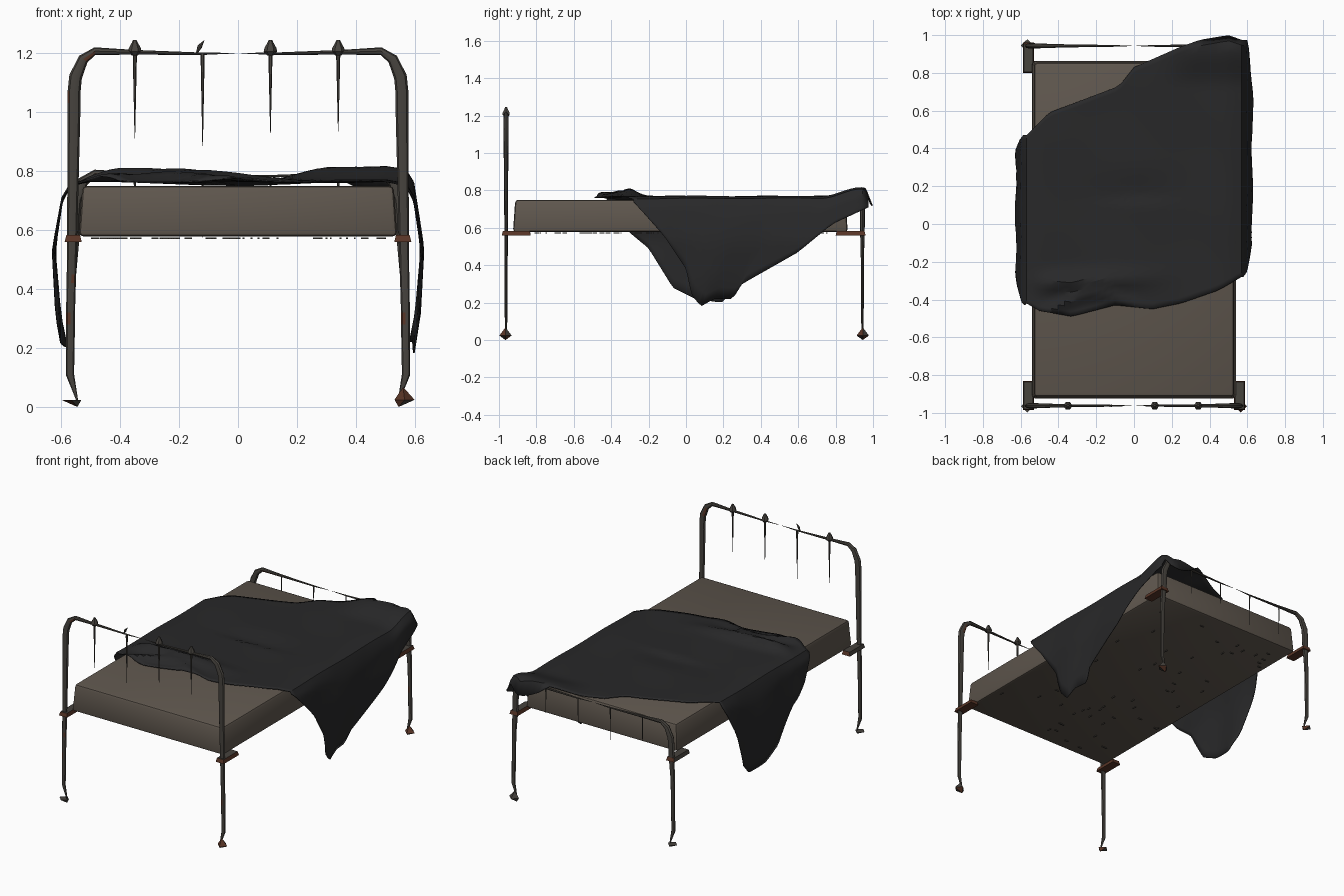
import bpy, bmesh, math, random
from mathutils import Vector

if "Cube" in bpy.data.objects:
    bpy.data.objects.remove(bpy.data.objects["Cube"])

random.seed(4)


def material(name, rgb):
    m = bpy.data.materials.new(name)
    m.diffuse_color = (*rgb, 1)
    m.use_nodes = True
    m.node_tree.nodes["Principled BSDF"].inputs["Base Color"].default_value = m.diffuse_color
    return m


METAL = material("dark_iron", (0.062, 0.056, 0.048))
RUST = material("rust", (0.10, 0.036, 0.02))
CLOTH = material("stained_mattress", (0.115, 0.095, 0.076))
BLACK = material("charcoal_blanket", (0.021, 0.021, 0.022))


def finish(name, bm, mats, angle=35):
    bmesh.ops.recalc_face_normals(bm, faces=bm.faces)
    me = bpy.data.meshes.new(name)
    bm.to_mesh(me)
    bm.free()
    ob = bpy.data.objects.new(name, me)
    bpy.context.collection.objects.link(ob)
    for m in mats:
        me.materials.append(m)
    bpy.ops.object.select_all(action='DESELECT')
    ob.select_set(True)
    bpy.context.view_layer.objects.active = ob
    if angle:
        bpy.ops.object.shade_smooth_by_angle(angle=math.radians(angle))
    return ob


def lerp(table, t, k=1):
    """Piecewise linear lookup; column 0 is the key, column k the value."""
    if t <= table[0][0]:
        return table[0][k]
    for a, b in zip(table, table[1:]):
        if t <= b[0]:
            return a[k] + (b[k] - a[k]) * (t - a[0]) / (b[0] - a[0])
    return table[-1][k]


def step(a, b, t):
    t = min(1, max(0, (t - a) / (b - a)))
    return t * t * (3 - 2 * t)


def block(bm, x0, x1, y0, y1, z0, z1, inset=0.0, mat=0):
    lo = [(x0, y0), (x1, y0), (x1, y1), (x0, y1)]
    hi = [(x0 + inset, y0 + inset), (x1 - inset, y0 + inset),
          (x1 - inset, y1 - inset), (x0 + inset, y1 - inset)]
    a = [bm.verts.new((x, y, z0)) for x, y in lo]
    b = [bm.verts.new((x, y, z1)) for x, y in hi]
    fs = [bm.faces.new(a[::-1]), bm.faces.new(b)]
    fs += [bm.faces.new((a[i], a[(i + 1) % 4], b[(i + 1) % 4], b[i])) for i in range(4)]
    for f in fs:
        f.material_index = mat


def tube(bm, path, y, s, rust=()):
    """Oval tube in the xz plane; path rows are x, z, in-plane radius, y radius."""
    n, rings = 8, []
    for i, (x, z, rx, ry) in enumerate(path):
        a, b = path[max(i - 1, 0)], path[min(i + 1, len(path) - 1)]
        t = Vector((b[0] - a[0], b[1] - a[1])).normalized()
        ring = []
        for k in range(n):
            c, d = math.cos(2 * math.pi * k / n), math.sin(2 * math.pi * k / n)
            ring.append(bm.verts.new((s * (x - t.y * rx * c), y + ry * d, z + t.x * rx * c)))
        rings.append(ring)
    for i, (a, b) in enumerate(zip(rings, rings[1:])):
        for k in range(n):
            f = bm.faces.new((a[k], a[(k + 1) % n], b[(k + 1) % n], b[k]))
            f.material_index = int((i, k) in rust)
    bm.faces.new(rings[0])
    bm.faces.new(rings[-1])


def lathe(bm, x, y, prof, n=6):
    rings = [[bm.verts.new((x + r * math.cos(2 * math.pi * k / n),
                            y + r * math.sin(2 * math.pi * k / n), z)) for k in range(n)]
             for r, z in prof]
    for a, b in zip(rings, rings[1:]):
        for k in range(n):
            bm.faces.new((a[k], a[(k + 1) % n], b[(k + 1) % n], b[k]))
    bm.faces.new(rings[0])
    bm.faces.new(rings[-1])


# Mattress
bm = bmesh.new()
block(bm, -0.54, 0.54, -0.925, 0.865, 0.578, 0.75, 0.012)
bmesh.ops.bevel(bm, geom=bm.edges[:], offset=0.016, segments=2, affect='EDGES', profile=0.5)
finish("mattress", bm, [CLOTH])

# Broken wire mesh under the mattress
bm = bmesh.new()
for i in range(60):
    x, y = random.uniform(-0.5, 0.5), random.uniform(-0.85, 0.8)
    w, d = random.choice([(0.012, 0.003), (0.003, 0.012)])
    block(bm, x - w, x + w, y - d, y + d, 0.569, 0.574)
finish("wire_mesh_scraps", bm, [METAL], 0)

# Bed ends: arched posts whose top bars rust away to points
HEAD = [(0.545, 0.02, 0.003, 0.003), (0.57, 0.11, 0.014, 0.007), (0.568, 0.28, 0.015, 0.008),
        (0.568, 0.32, 0.015, 0.008), (0.566, 0.42, 0.016, 0.008), (0.565, 0.45, 0.016, 0.009),
        (0.56, 0.75, 0.019, 0.010), (0.556, 1.03, 0.022, 0.013), (0.556, 1.07, 0.022, 0.014),
        (0.551, 1.12, 0.022, 0.014), (0.525, 1.18, 0.018, 0.014), (0.485, 1.207, 0.013, 0.012),
        (0.35, 1.203, 0.008, 0.008), (0.12, 1.198, 0.004, 0.005), (0.012, 1.2, 0.001, 0.001)]
DROP = 0.415
FOOT = [(x, z if z < 0.5 else z - DROP, a, b) for x, z, a, b in HEAD if z != 0.75]
for name, path, y in (("headboard_frame", HEAD, -0.962), ("footboard_frame", FOOT, 0.943)):
    bm = bmesh.new()
    for s in (-1, 1):
        rust = {(2, 5), (2, 4), (4, 6), (7, 4), (10, 6)} if s < 0 else {(2, 6), (2, 7), (9, 1)}
        tube(bm, path, y, s, rust)
    finish(name, bm, [METAL, RUST])

# Spindles tapering to points, with knobs on the headboard
SPINDLES = [(-0.35, 0.91), (-0.12, 0.885), (0.11, 0.93), (0.34, 0.935)]
bm = bmesh.new()
for x, z in SPINDLES:
    lathe(bm, x, -0.962, [(0.001, z), (0.007, 1.19), (0.006, 1.2)])
    lathe(bm, x, 0.943, [(0.001, z - 0.31), (0.004, 0.775), (0.003, 0.785)])
finish("spindles", bm, [METAL])
bm = bmesh.new()
for x, z in SPINDLES:
    if x != -0.12:
        lathe(bm, x, -0.962, [(0.010, 1.192), (0.023, 1.205), (0.020, 1.218),
                              (0.010, 1.236), (0.006, 1.245)])
tube(bm, [(0.14, 1.2, 0.003, 0.004), (0.13, 1.222, 0.008, 0.006), (0.115, 1.243, 0.001, 0.001)], -0.962, -1)
finish("knobs", bm, [METAL], 25)

# Corner brackets joining the frame to the posts
bm = bmesh.new()
for s in (-1, 1):
    for y0, y1 in ((-0.985, -0.83), (0.80, 0.96)):
        block(bm, *sorted((s * 0.53, s * 0.588)), y0, y1, 0.56, 0.584, 0.006)
for f in bm.faces:
    f.material_index = int(f.calc_center_median().z < 0.575 and f.calc_center_median().x > -0.56)
finish("corner_brackets", bm, [METAL, RUST], 0)

# Feet: small flared points, rusted on one side
bm = bmesh.new()
for s in (-1, 1):
    for y in (-0.965, 0.945):
        top = [bm.verts.new((s * 0.565 + a, y + b, 0.024))
               for a, b in ((-0.034, 0), (0, -0.033), (0.034, 0), (0, 0.033))]
        tip, peak = bm.verts.new((s * 0.545, y, 0)), bm.verts.new((s * 0.56, y, 0.068))
        for k in range(4):
            f = bm.faces.new((top[k], top[(k + 1) % 4], tip))
            f.material_index = int(k % 2 == 0)
            if s > 0:
                f = bm.faces.new((top[k], top[(k + 1) % 4], peak))
                f.material_index = int(k < 2)
        if s < 0:
            bm.faces.new(top)
            bm.verts.remove(peak)
finish("feet", bm, [METAL, RUST], 0)

# Blanket: a rumpled sheet with a pointed drape over each side
HEAD_EDGE = [(-0.57, -0.42), (-0.5, -0.46), (-0.33, -0.49), (-0.1, -0.43), (0.1, -0.45),
             (0.25, -0.42), (0.45, -0.35), (0.57, -0.28)]
FOOT_EDGE = [(-0.57, 0.47), (-0.45, 0.59), (-0.08, 0.73), (0, 0.83), (0.25, 0.94),
             (0.35, 0.975), (0.5, 1.0), (0.57, 0.975)]
# Lower hem of each drape: position along blanket, y, z
HEM_L = [(0, -0.43, 0.74), (0.13, -0.33, 0.6), (0.3, -0.2, 0.49), (0.45, -0.07, 0.28),
         (0.55, 0.05, 0.22), (0.7, 0.19, 0.2), (0.8, 0.27, 0.28), (0.9, 0.36, 0.48), (1, 0.47, 0.73)]
HEM_R = [(0, -0.28, 0.74), (0.15, -0.12, 0.56), (0.3, 0, 0.38), (0.38, 0.03, 0.24), (0.45, 0.08, 0.18),
         (0.52, 0.15, 0.22), (0.6, 0.25, 0.22), (0.66, 0.3, 0.3), (0.8, 0.6, 0.47),
         (0.9, 0.78, 0.62), (1, 0.975, 0.71)]
BULGE = [(0, 0.57), (0.08, 0.598), (0.4, 0.628), (0.8, 0.612), (1, 0.59)]


def top_point(x, v):
    y0, y1 = lerp(HEAD_EDGE, x), lerp(FOOT_EDGE, x)
    y = y0 + (y1 - y0) * v
    z = 0.768 + 0.004 * math.sin(9 * x + 5 * y) * math.sin(7 * y - 4 * x)
    # bunched folds near the head, heavier on one side
    w = step(0.3, -0.3, x) * step(-0.57, -0.4, x)
    z += w * (0.045 * math.exp(-((y + 0.29 - 0.05 * x) / 0.05) ** 2)
              + 0.028 * math.exp(-((y + 0.43 + 0.06 * math.sin(8 * x)) / 0.03) ** 2))
    # sunken crease in the middle
    c = math.exp(-((x - 0.02) / 0.2) ** 2)
    z -= 0.016 * c * step(0.1, 0.14, y) * step(0.33, 0.15, y)
    # pulled up over the footboard corner, then falling behind it
    z += 0.05 * step(0.72, 0.93, y) * step(0.08, 0.33, x)
    z -= 0.1 * step(0.955, 1.0, y)
    z -= 0.012 * step(0.5, 0.57, abs(x))
    return Vector((x, y, max(z, 0.7)))


ROWS, COLS, SIDE = 44, 34, 9
bm = bmesh.new()
grid = []
for r in range(ROWS + 1):
    v = r / ROWS
    row = [top_point(-0.57 + 1.14 * c / COLS, v) for c in range(COLS + 1)]
    sides = []
    for s, hem, p in ((-1, HEM_L, row[0]), (1, HEM_R, row[-1])):
        y1, z1, pts = lerp(hem, v), lerp(hem, v, 2), []
        for k in range(1, SIDE + 1):
            t = k / SIDE
            depth = t * (p.z - z1) / 0.56
            ripple = 0.010 * math.sin(16 * v + s) * depth
            pts.append(Vector((s * (lerp(BULGE, depth) + ripple), p.y + (y1 - p.y) * t,
                               p.z + (z1 - p.z) * t)))
        sides.append(pts)
    grid.append([bm.verts.new(p) for p in sides[0][::-1] + row + sides[1]])
for a, b in zip(grid, grid[1:]):
    for k in range(len(a) - 1):
        bm.faces.new((a[k], a[k + 1], b[k + 1], b[k]))
blanket = finish("blanket", bm, [BLACK], 30)
mod = blanket.modifiers.new("cloth_thickness", 'SOLIDIFY')
mod.thickness = 0.005
mod.offset = -1
